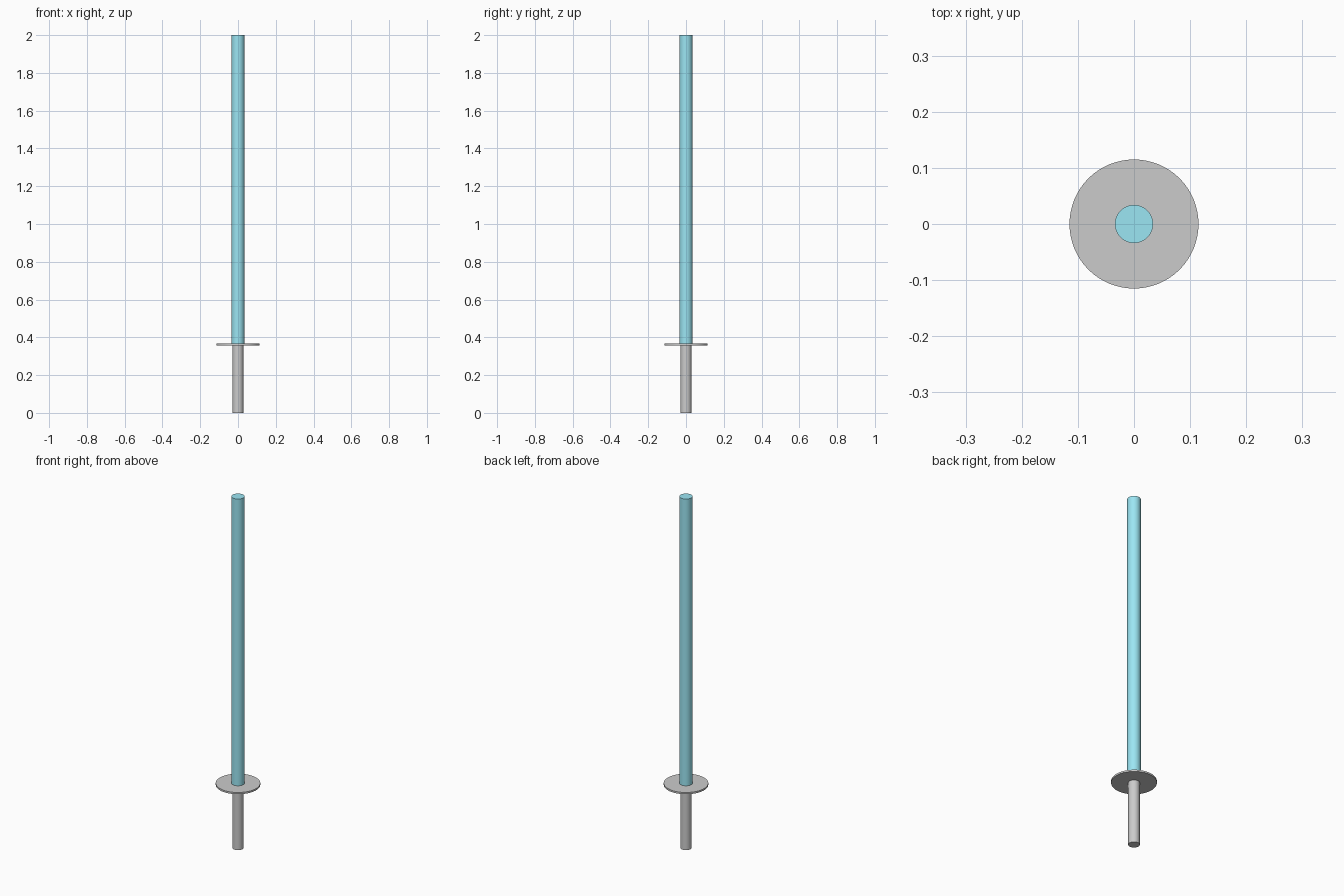
import bpy
import math

if "Cube" in bpy.data.objects:
    bpy.data.objects.remove(bpy.data.objects["Cube"])

SEGMENTS = 64


def cylinder(name, radius, z0, z1):
    """Smooth upright cylinder between two heights."""
    bpy.ops.mesh.primitive_cylinder_add(vertices=SEGMENTS, radius=radius,
                                        depth=z1 - z0, location=(0, 0, (z0 + z1) / 2))
    ob = bpy.context.object
    ob.name = name
    bpy.ops.object.shade_smooth_by_angle(angle=math.radians(30))
    return ob


# Grip and round guard, plain grey
cylinder("grip", 0.029, 0.0, 0.358)
cylinder("guard", 0.115, 0.358, 0.368)

# Long blue blade
blade = cylinder("blade", 0.034, 0.368, 2.0)
blue = bpy.data.materials.new("blade_blue")
blue.diffuse_color = (0.33, 0.79, 0.90, 1)
blue.use_nodes = True
blue.node_tree.nodes["Principled BSDF"].inputs["Base Color"].default_value = blue.diffuse_color
blade.data.materials.append(blue)
